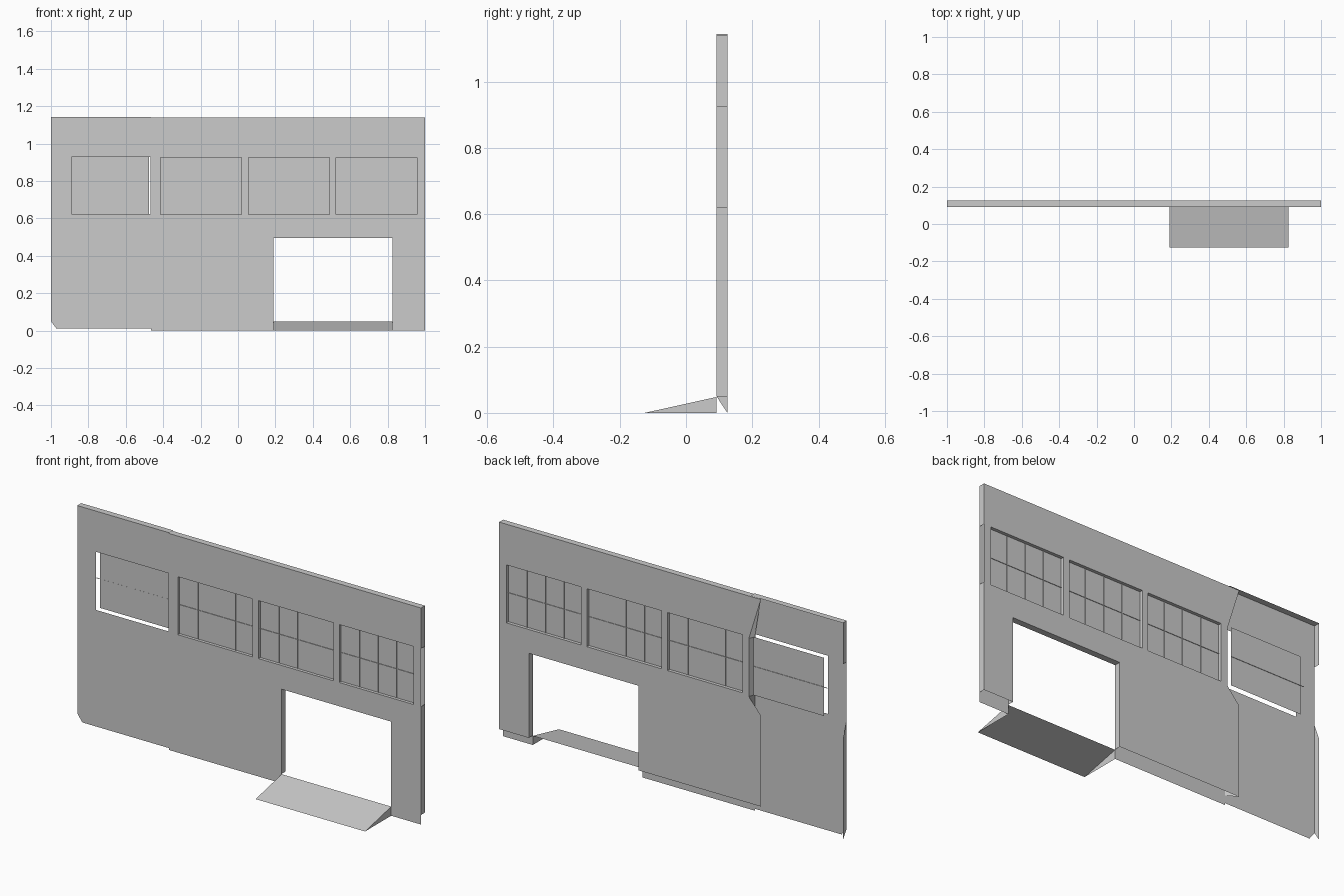
import bpy, bmesh
from mathutils import Vector

if "Cube" in bpy.data.objects:
    bpy.data.objects.remove(bpy.data.objects["Cube"])

F, B = 0.092, 0.125          # front and back skin depth
SILL, HEAD = 0.62, 0.925     # window heights
TOP = 1.139

def finish(name, bm):
    me = bpy.data.meshes.new(name)
    bm.to_mesh(me)
    bm.free()
    ob = bpy.data.objects.new(name, me)
    bpy.context.collection.objects.link(ob)
    return ob

def rect(x0, x1, z0, z1):
    return [(x0, z0), (x1, z0), (x1, z1), (x0, z1)]

def skin(name, y, outline, holes=(), facing=-1):
    """Flat sheet in the xz plane with openings."""
    bm = bmesh.new()
    for loop in [outline, *holes]:
        vs = [bm.verts.new((x, y, z)) for x, z in loop]
        for a, b in zip(vs, vs[1:] + vs[:1]):
            bm.edges.new((a, b))
    bmesh.ops.triangle_fill(bm, use_beauty=True, edges=bm.edges[:], normal=(0, facing, 0))
    for f in bm.faces:
        f.normal_update()
        if f.normal.y * facing < 0:
            f.normal_flip()
    bmesh.ops.dissolve_limit(bm, angle_limit=0.01, verts=bm.verts[:], edges=bm.edges[:])
    return finish(name, bm)

def panels(name, quads, out):
    """Loose faces turned towards the direction out."""
    bm = bmesh.new()
    for q in quads:
        f = bm.faces.new([bm.verts.new(p) for p in q])
        f.normal_update()
        if f.normal.dot(Vector(out)) < 0:
            f.normal_flip()
    return finish(name, bm)

def reveal(name, loop, y0, y1, closed=True):
    """Inner faces lining an opening."""
    bm = bmesh.new()
    pairs = list(zip(loop, loop[1:] + loop[:1]))
    for (xa, za), (xb, zb) in pairs if closed else pairs[:-1]:
        bm.faces.new([bm.verts.new(p) for p in
                      ((xa, y0, za), (xa, y1, za), (xb, y1, zb), (xb, y0, zb))])
    bmesh.ops.remove_doubles(bm, verts=bm.verts, dist=1e-5)
    return finish(name, bm)

def box(name, x0, x1, y0, y1, z0, z1):
    bm = bmesh.new()
    bmesh.ops.create_cube(bm, size=1)
    bmesh.ops.scale(bm, vec=(x1 - x0, y1 - y0, z1 - z0), verts=bm.verts)
    bmesh.ops.translate(bm, vec=((x0 + x1) / 2, (y0 + y1) / 2, (z0 + z1) / 2), verts=bm.verts)
    return finish(name, bm)

windows = [(-0.415, 0.02), (0.055, 0.49), (0.525, 0.957)]
holes = [rect(a, b, SILL, HEAD) for a, b in windows]
D0, D1, DT = 0.19, 0.827, 0.495   # doorway

# Main wall: front and back skins with the doorway notched out of the bottom
skin("main_front_skin", F,
     [(-0.465, 0), (D0, 0), (D0, DT), (D1, DT), (D1, 0), (1, 0), (1, TOP), (-0.465, TOP)], holes)
edge = [(-0.523, 0.05), (-0.523, 0.53), (-0.453, 0.61), (-0.453, 0.915), (-0.523, TOP)]
skin("main_back_skin", B,
     edge[:1] + [(D0, 0.05), (D0, DT), (D1, DT), (D1, 0.05), (1, 0.05), (1, TOP)] + edge[:0:-1],
     holes, 1)
panels("main_top", [[(-0.465, F, TOP), (1, F, TOP), (1, B, TOP), (-0.523, B, TOP)]], (0, 0, 1))
panels("seam_strip", [[(-0.465, F, za), (-0.465, F, zb), (xb, B, zb), (xa, B, za)]
                      for (xa, za), (xb, zb) in zip(edge, edge[1:])], (-1, 0, 0))

# Doorway lining
reveal("door_lining", [(D0, 0.05), (D0, DT), (D1, DT), (D1, 0.05)][::-1], F, B, closed=False)

# Windows: lining, pane and thin glazing bars
PANE = 0.108
for i, (a, b) in enumerate(windows):
    reveal(f"window_lining_{i}", rect(a, b, SILL, HEAD), F, B)
    skin(f"window_pane_{i}", PANE, rect(a, b, SILL, HEAD))
    y0, y1 = PANE - 0.003, PANE + 0.003
    zm = (SILL + HEAD) / 2
    box(f"window_rail_{i}", a, b, y0, y1, zm - 0.001, zm + 0.001)
    for k in (0.25, 0.5, 0.75):
        x = a + (b - a) * k
        box(f"window_bar_{i}", x - 0.001, x + 0.001, y0, y1, SILL, HEAD)

# Left wall section: single skin with folded top and a pane set behind the opening
LT = 1.143
skin("left_skin", F, [(-0.97, 0.01), (-0.465, 0.01), (-0.465, LT), (-1, LT), (-1, 0.05)],
     [rect(-0.89, -0.468, SILL + 0.003, HEAD + 0.004)])
panels("left_top", [[(-1, F, LT), (-0.465, F, LT), (-0.465, B, LT), (-1, B, LT)]], (0, 0, 1))
skin("left_pane", 0.122, rect(-0.89, -0.477, SILL + 0.003, HEAD + 0.004))
box("left_pane_rail", -0.91, -0.477, 0.1215, 0.1245, 0.774, 0.776)

# End strips, left open beside the windows
panels("left_end", [[(-1, F, HEAD), (-1, B, HEAD), (-1, B, LT), (-1, F, LT)],
                    [(-1, F, 0.05), (-1, B, 0.0), (-1, B, 0.53), (-1, F, SILL)]], (-1, 0, 0))
panels("right_end", [[(1, F, HEAD), (1, B, HEAD), (1, B, TOP), (1, F, TOP)],
                     [(1, F, 0.05), (1, B, 0.05), (1, B, SILL), (1, F, SILL)]], (1, 0, 0))

# Ramp: slope with two triangular cheeks, open underneath
N, RZ = -0.125, 0.048
panels("ramp_slope", [[(D0, N, 0), (D1, N, 0), (D1, F, RZ), (D0, F, RZ)]], (0, 0, 1))
for name, x, s in (("ramp_left_cheek", D0, -1), ("ramp_right_cheek", D1, 1)):
    panels(name, [[(x, N, 0), (x, F, 0), (x, F, RZ)]], (s, 0, 0))
